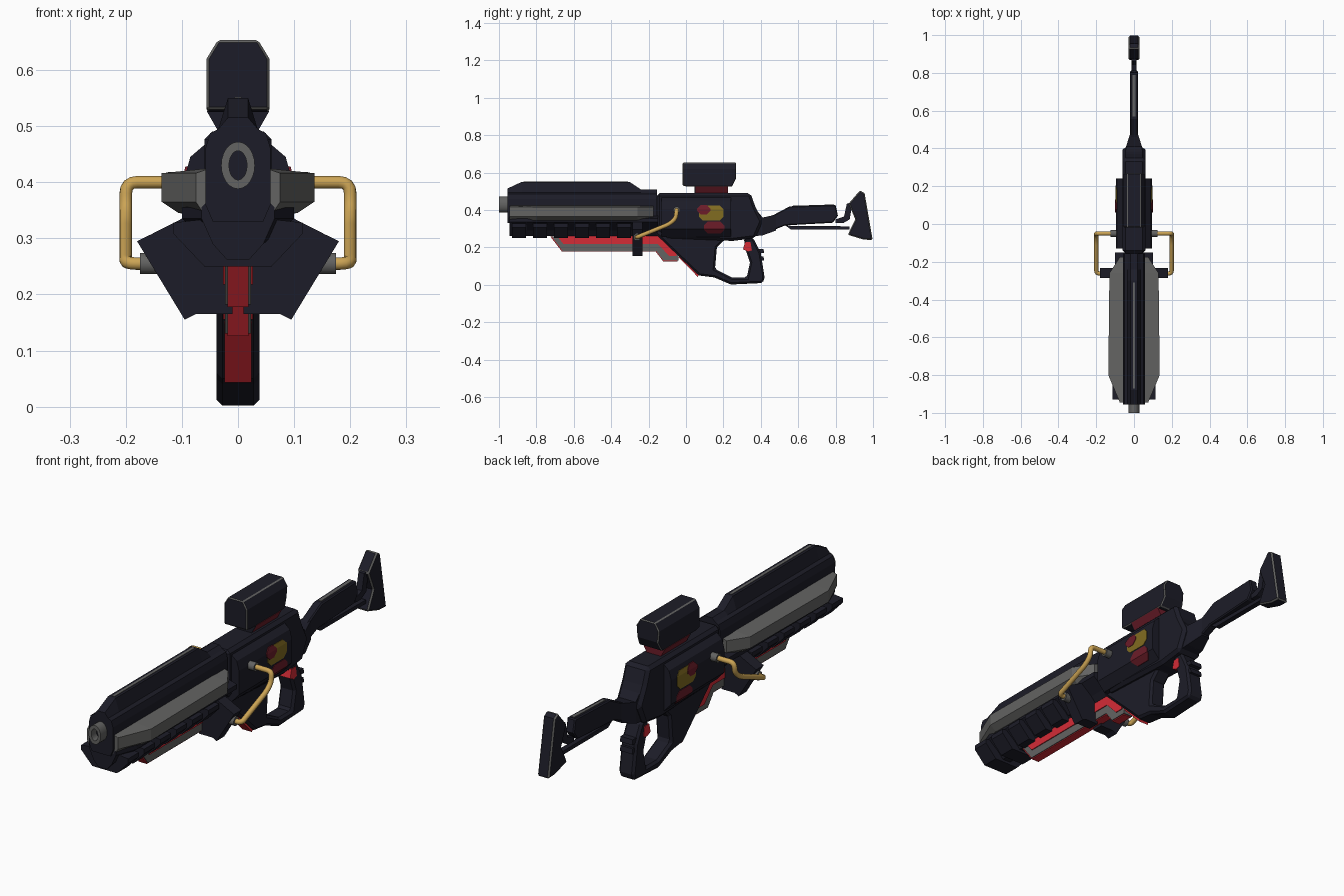
import bpy, bmesh, math
from mathutils import Vector

if "Cube" in bpy.data.objects:
    bpy.data.objects.remove(bpy.data.objects["Cube"])


def material(name, r, g, b):
    m = bpy.data.materials.new(name)
    m.diffuse_color = (r, g, b, 1)
    m.use_nodes = True
    m.node_tree.nodes["Principled BSDF"].inputs["Base Color"].default_value = m.diffuse_color
    return m


DARK = material("dark_navy", 0.012, 0.012, 0.021)
GREY = material("metal_grey", 0.125, 0.125, 0.122)
GOLD = material("gold_pipe", 0.60, 0.37, 0.09)
RED = material("bright_red", 0.66, 0.025, 0.037)
MAROON = material("dark_red", 0.15, 0.012, 0.022)
MUSTARD = material("mustard", 0.22, 0.15, 0.015)


def finish(name, bm, mat, bevel=0, rim=None):
    bmesh.ops.recalc_face_normals(bm, faces=bm.faces)
    me = bpy.data.meshes.new(name)
    bm.to_mesh(me)
    bm.free()
    me.materials.append(mat)
    ob = bpy.data.objects.new(name, me)
    bpy.context.collection.objects.link(ob)
    if bevel:
        mod = ob.modifiers.new("chamfer", 'BEVEL')
        mod.width = bevel
        mod.segments = 1
        mod.limit_method = 'ANGLE'
        mod.angle_limit = math.radians(50)
        if rim:  # worn edge colour on the chamfer faces
            me.materials.append(rim)
            mod.material = 1
    return ob


def loft(name, rings, mat, bevel=0, rim=None):
    """Skin a row of equal-length point rings and cap both ends."""
    bm = bmesh.new()
    vs = [[bm.verts.new(p) for p in r] for r in rings]
    n = len(vs[0])
    for a, b in zip(vs, vs[1:]):
        for i in range(n):
            j = (i + 1) % n
            bm.faces.new((a[i], a[j], b[j], b[i]))
    bm.faces.new(vs[0])
    bm.faces.new(vs[-1])
    return finish(name, bm, mat, bevel, rim)


def side(name, yz, x0, x1, mat, bevel=0, rim=None):
    """Side profile (y, z) extruded along x."""
    return loft(name, [[(x, y, z) for y, z in yz] for x in (x0, x1)], mat, bevel, rim)


def slab(name, yz, half, mat, bevel=0, rim=None):
    return side(name, yz, -half, half, mat, bevel, rim)


def sym(half, y):
    """Right half cross-section (x, z) mirrored to a closed ring."""
    return [(x, y, z) for x, z in half] + [(-x, y, z) for x, z in reversed(half)]


def tube(name, pts, r, mat):
    cu = bpy.data.curves.new(name, 'CURVE')
    cu.dimensions = '3D'
    cu.bevel_depth = r
    cu.bevel_resolution = 3
    cu.use_fill_caps = True
    sp = cu.splines.new('POLY')
    sp.points.add(len(pts) - 1)
    for p, c in zip(sp.points, pts):
        p.co = (*c, 1)
    cu.materials.append(mat)
    ob = bpy.data.objects.new(name, cu)
    bpy.context.collection.objects.link(ob)


def rounded(pts, r):
    """Round the corners of a path."""
    pts = [Vector(p) for p in pts]
    out = [pts[0]]
    for a, p, b in zip(pts, pts[1:], pts[2:]):
        d = min(r, (a - p).length * .45, (b - p).length * .45)
        s, e = p + (a - p).normalized() * d, p + (b - p).normalized() * d
        out += [s * (1 - t) ** 2 + p * 2 * t * (1 - t) + e * t * t
                for t in (0, .25, .5, .75, 1)]
    return out + [pts[-1]]


# Muzzle: hollow oval tube
def oval(rx, rz, y):
    return [(rx * math.cos(i * math.tau / 24), y, .43 + rz * math.sin(i * math.tau / 24))
            for i in range(24)]


loft("muzzle", [oval(.03, .042, -.93), oval(.03, .042, -1), oval(.016, .026, -1),
                oval(.016, .026, -.96)], GREY)
loft("bore", [oval(.016, .026, -.965), oval(.016, .026, -.96)], DARK)

# Barrel shroud with tapered top ridge and a worn strip along it
loft("barrel_shroud", [
    sym([(.045, .33), (.058, .36), (.058, .46), (.05, .487), (.035, min(.495, t - .01)), (.018, t)], y)
    for y, t in ((-.955, .515), (-.88, .55), (-.3, .55), (-.24, .51), (-.155, .51))], DARK)
slab("ridge_strip", [(-.87, .548), (-.31, .548), (-.31, .552), (-.87, .552)], .006, GREY)
loft("barrel_lower", [sym([(.02, .262), (.045, .29), (x, .335), (x, .355), (.05, .37)], y)
                      for y, x in ((-.945, .065), (-.85, .1), (-.15, .1))], DARK)

# Cooling fins under the barrel
for i in range(6):
    y = -.93 + .112 * i
    loft("cooling_fin", [sym([(.035, .25), (.06, .25), (.115, .308), (.115, .328), (.05, .335)], v)
                         for v in (y, y + .075)], DARK)

# Scope with worn rims, and its mount
loft("scope", [sym([(.056, .53), (.056, .62), (.036, .653)], -.018),
               sym([(.056, .525), (.056, .62), (.036, .653)], .01),
               sym([(.056, .525), (.056, .62), (.036, .653)], .245),
               sym([(.05, .57), (.056, .62), (.036, .653)], .268)], DARK, .004, GREY)
loft("scope_mount", [sym([(.032, .485), (.056, .527)], y) for y in (.05, .225)], MAROON)
loft("mount_front", [sym([(.032, .485), (.056, .527)], y) for y in (.045, .05)], DARK)

# Receiver: narrow core plus wide housing
slab("receiver_core", [(-.155, .49), (.345, .49), (.37, .42), (.41, .34), (.37, .25),
                       (.25, .235), (-.1, .25), (-.155, .30)], .06, DARK, .014)
loft("receiver_housing", [sym([(.06, .26), (.096, .3), (.096, .405), (.085, .445), (.05, .475)], y)
                          for y in (-.13, .24)], DARK)

# Lower wedge with looped handle
slab("wedge_and_handle", [
    (-.17, .28), (.07, .05), (.15, .04), (.24, .002), (.41, .01), (.42, .04), (.40, .17),
    (.36, .25), (.31, .25), (.315, .2), (.342, .12), (.325, .04), (.245, .04), (.155, .085),
    (.165, .2), (.2, .235), (.25, .25), (.2, .3), (-.15, .31)], .038, DARK, .01)
slab("trigger", [(.315, .228), (.345, .228), (.352, .185), (.33, .178), (.305, .19)], .041, RED)
for z in (.13, .17):
    slab("handle_ridge", [(.39, z), (.418, z), (.414, z + .022), (.388, z + .022)], .03, DARK)
# Red strip on the wedge front
slab("wedge_strip", [(-.04, .148), (-.033, .155), (.07, .058), (.063, .043)], .024, RED)

# Under-barrel rail, grey with a red upper band and red underside
slab("under_rail", [(-.72, .26), (-.66, .182), (-.16, .182), (-.12, .13), (-.04, .13),
                    (-.04, .26)], .023, GREY)
slab("under_rail_band", [(-.69, .262), (-.655, .218), (-.15, .218), (-.09, .155), (-.05, .155),
                         (-.05, .262)], .027, RED)
slab("under_rail_underside", [(-.725, .258), (-.663, .178), (-.162, .178), (-.122, .126),
                              (-.045, .126), (-.045, .135), (-.115, .135), (-.155, .187),
                              (-.655, .187), (-.715, .262)], .019, RED)

# Stock neck, arm, lower bar and butt
loft("stock_neck", [sym([(.045, .26), (.045, .42)], .36), sym([(.042, .265), (.042, .36)], .41),
                    sym([(.02, .29), (.02, .375)], .48)], DARK)
slab("stock_arm", [(.40, .345), (.47, .375), (.555, .42), (.8, .428), (.812, .37), (.785, .332),
                   (.53, .318), (.45, .285), (.40, .262)], .02, DARK, .005)
slab("stock_strip", [(.57, .418), (.79, .425), (.79, .43), (.57, .423)], .007, GREY)
slab("stock_bar", [(.53, .318), (.56, .297), (.875, .297), (.875, .313), (.56, .316)], .012, DARK)
slab("stock_link", [(.80, .35), (.845, .365), (.86, .435), (.89, .44), (.875, .35), (.84, .33),
                    (.8, .33)], .014, DARK)
slab("butt_plate", [(.87, .435), (.93, .505), (.955, .49), (.998, .24), (.95, .242),
                    (.865, .268), (.905, .35)], .028, DARK, .006, GREY)

# Paired parts on both flanks
for s in (-1, 1):
    # Grey side panel, tapered at both ends
    loft("side_panel", [[(s * .05, y, .425), (s * x, y, .416), (s * x, y, .365),
                         (s * max(x - .03, .062), y, .345), (s * .05, y, .34)]
                        for y, x in ((-.945, .075), (-.8, .136), (-.26, .13), (-.175, .075))], GREY)
    # Wing block that holds the lower pipe end
    loft("wing_block", [[(s * x, y, z) for x, z in (
        (.01, .165), (.075, .165), (.095, .155), (.18, .295), (.155, .307), (.1, .335), (.01, .3))]
        for y in (-.285, -.232)], DARK)
    # Pipe handle with end flanges
    tube("pipe_handle", rounded([(s * .1, -.05, .40), (s * .2, -.05, .40), (s * .2, -.055, .355),
                                 (s * .2, -.09, .325), (s * .2, -.262, .255),
                                 (s * .16, -.262, .255)], .03), .0115, GOLD)
    tube("pipe_flange_upper", [(s * .085, -.05, .40), (s * .125, -.05, .40)], .019, GREY)
    tube("pipe_flange_lower", [(s * .12, -.262, .255), (s * .175, -.262, .255)], .02, GREY)

    # Painted patches following the bends of the housing side
    def patch(name, y0, y1, z0, z1, mat, t):
        c = .02
        prof = [z0, z0 + c] + ([.3] if z0 + c < .3 < z1 else []) + \
               ([.405] if z0 + c < .405 < z1 - c else []) + [z1 - c, z1]

        def x(z):
            return .096 + min(0, (z - .3) * .9) - max(0, (z - .405) * .275)
        rows = [(z, c if z in (z0, z1) else 0) for z in prof]
        loft(name, [[(s * (x(z) + d), y, z) for d, y in (
            (-.004, y0 + k), (t, y0 + k), (t, y1 - k), (-.004, y1 - k))] for z, k in rows], mat)

    patch("yellow_patch", .07, .2, .345, .425, MUSTARD, .002)
    patch("red_patch_upper", .06, .13, .375, .428, MAROON, .004)
    patch("red_patch_lower", .095, .205, .275, .338, MAROON, .002)

# Smooth the round muzzle
ob = bpy.data.objects["muzzle"]
bpy.context.view_layer.objects.active = ob
ob.select_set(True)
bpy.ops.object.shade_smooth_by_angle()
